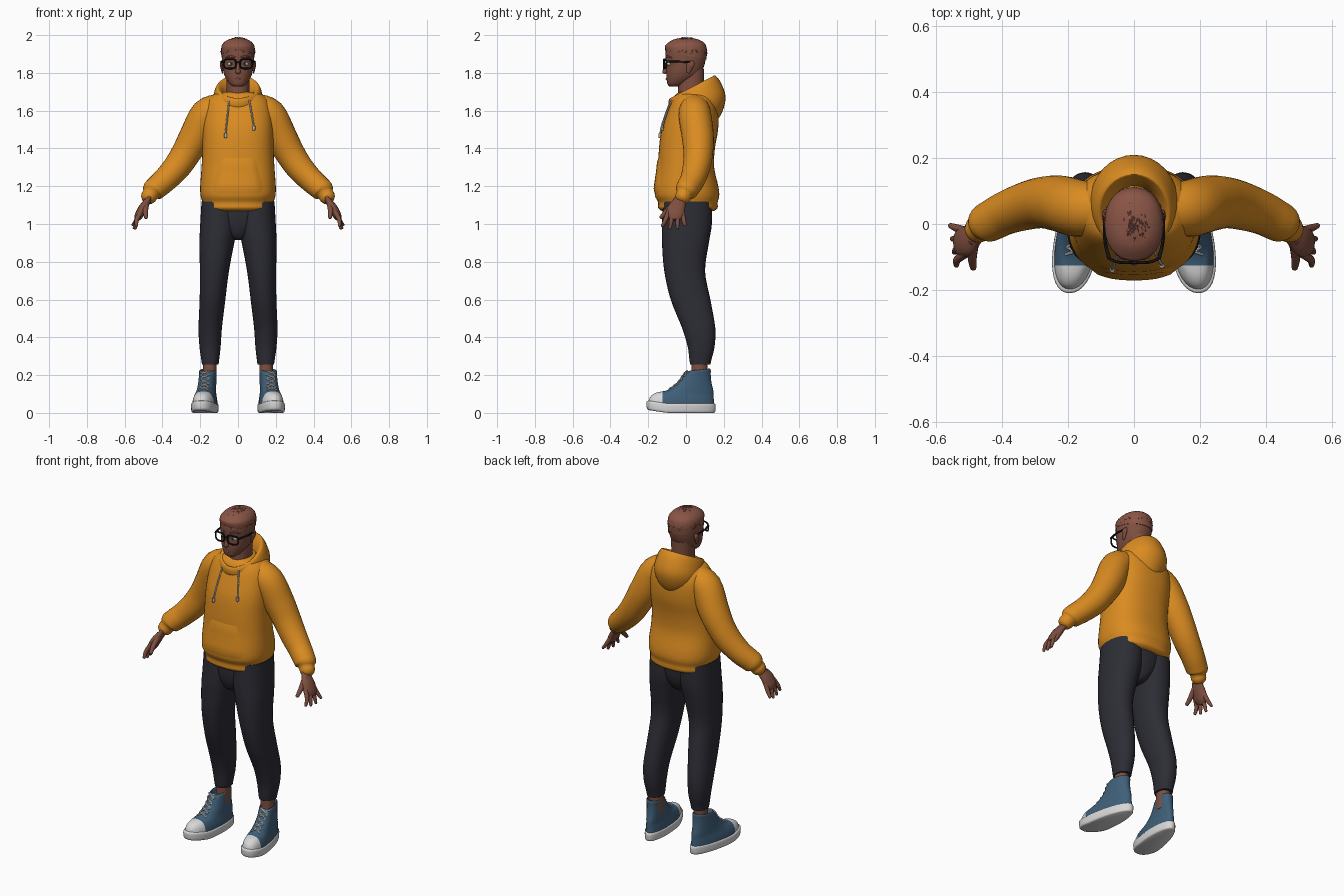
import bpy, bmesh, math, random
from mathutils import Vector, Matrix
from mathutils.bvhtree import BVHTree

cube = bpy.data.objects.get("Cube")
if cube:
    bpy.data.objects.remove(cube)


def material(name, *rgb):
    mat = bpy.data.materials.new(name)
    mat.use_nodes = True
    mat.diffuse_color = (*rgb, 1)
    mat.node_tree.nodes["Principled BSDF"].inputs["Base Color"].default_value = (*rgb, 1)
    return mat


orange = material("orange fleece", .70, .26, .015)
charcoal = material("charcoal cloth", .026, .026, .036)
skin = material("brown skin", .21, .078, .05)
hair = material("reddish brown hair", .25, .09, .06)
blue = material("blue canvas", .05, .115, .19)
white = material("white rubber", .68, .68, .68)
cord = material("pale grey cord", .5, .47, .43)
black = material("black frame", .008, .008, .01)
teal = material("teal iris", .06, .22, .24)


def finish(name, bm, mat, mirror=False):
    """Turn a bmesh into an object, mirrored across x if asked."""
    bmesh.ops.recalc_face_normals(bm, faces=bm.faces[:])
    mesh = bpy.data.meshes.new(name)
    bm.to_mesh(mesh)
    bm.free()
    mesh.materials.append(mat)
    obj = bpy.data.objects.new(name, mesh)
    bpy.context.collection.objects.link(obj)
    if mirror:
        obj.modifiers.new("Mirror", "MIRROR")
    return obj


def smooth_rows(rows, steps):
    """Catmull-Rom interpolation through rows of numbers."""
    out = []
    for i in range(len(rows) - 1):
        a, b, c, d = (rows[max(0, min(len(rows) - 1, i + k))] for k in (-1, 0, 1, 2))
        for s in range(steps):
            t = s / steps
            out.append([q + t * (r - p) / 2 + t * t * (2 * p - 5 * q + 4 * r - s4) / 2
                        + t ** 3 * (3 * q - p - 3 * r + s4) / 2
                        for p, q, r, s4 in zip(a, b, c, d)])
    return out + [list(rows[-1])]


def bridge(name, rings, mat, mirror):
    bm = bmesh.new()
    loops = [[bm.verts.new(p) for p in ring] for ring in rings]
    n = len(loops[0])
    for lo, hi in zip(loops, loops[1:]):
        for i in range(n):
            bm.faces.new((lo[i], lo[(i + 1) % n], hi[(i + 1) % n], hi[i]))
    bm.faces.new(loops[0])
    bm.faces.new(loops[-1])
    return finish(name, bm, mat, mirror)


def loft(name, rows, mat, mirror=False, power=2.2, steps=4, n=32):
    """Stack of flat rings: x, y, z, x radius, y radius, tilt."""
    def bend(v):
        return math.copysign(abs(v) ** (2 / power), v)
    rings = []
    for x, y, z, rx, ry, tilt in smooth_rows(rows, steps):
        angles = [math.tau * i / n for i in range(n)]
        rings.append([(x + rx * bend(math.cos(a)), y + ry * bend(math.sin(a)) * math.cos(tilt),
                       z + ry * bend(math.sin(a)) * math.sin(tilt)) for a in angles])
    return bridge(name, rings, mat, mirror)


def tube(name, rows, mat, mirror=False, ref=(0, 1, 0), flat=1, steps=4, n=12):
    """Round or flattened limb along a path: x, y, z, radius."""
    rows = smooth_rows(rows, steps)
    pts = [Vector(r[:3]) for r in rows]
    rings = []
    for i, c in enumerate(pts):
        t = (pts[min(i + 1, len(pts) - 1)] - pts[max(i - 1, 0)]).normalized()
        u = t.cross(Vector(ref)).normalized()
        v = u.cross(t)
        ends = [(0, 1)] + ([(.4, .85), (.7, .5)] if i == len(pts) - 1 else [])
        for push, size in ends:
            r = rows[i][3]
            rings.append([c + t * r * push + (u * flat * math.cos(a) + v * math.sin(a)) * r * size
                          for a in (math.tau * k / n for k in range(n))])
    return bridge(name, rings, mat, mirror)


def ball(name, center, radii, mat, mirror=False):
    bm = bmesh.new()
    size = Matrix.Diagonal((*radii, 1))
    bmesh.ops.create_uvsphere(bm, u_segments=20, v_segments=12, radius=1,
                              matrix=Matrix.Translation(center) @ size)
    return finish(name, bm, mat, mirror)


def surface(obj):
    mesh = obj.data
    return BVHTree.FromPolygons([v.co for v in mesh.vertices],
                                [p.vertices[:] for p in mesh.polygons])


# Sweatshirt body with hem band
body = loft("sweatshirt_body", [
    (0, .01, 1.07, .17, .14, 0), (0, .01, 1.085, .187, .157, 0), (0, .01, 1.115, .188, .158, 0),
    (0, .006, 1.15, .198, .17, 0), (0, .004, 1.2, .2, .167, 0), (0, 0, 1.3, .193, .149, 0),
    (0, .005, 1.4, .188, .148, 0), (0, .02, 1.5, .188, .15, 0), (0, .035, 1.59, .182, .135, 0),
    (0, .04, 1.65, .165, .115, 0), (0, .04, 1.685, .13, .095, 0), (0, .04, 1.7, .08, .07, 0)],
    orange, power=2.4, n=48)
front = surface(body)


def on_chest(x, z, lift):
    return front.ray_cast(Vector((x, -1, z)), Vector((0, 1, 0)))[0] - Vector((0, lift, 0))


# Front pocket, a low swelling over the belly
bm = bmesh.new()
cols, levels = 13, 8
grid = []
for j in range(levels):
    v = j / (levels - 1)
    grid.append([bm.verts.new(on_chest((i / (cols - 1) * 2 - 1) * (.14 - .05 * v), 1.16 + .19 * v,
                 .007 if 0 < i < cols - 1 and 0 < j < levels - 1 else 0)) for i in range(cols)])
for lo, hi in zip(grid, grid[1:]):
    for i in range(cols - 1):
        bm.faces.new((lo[i], lo[i + 1], hi[i + 1], hi[i]))
finish("front_pocket", bm, orange)

# Lowered hood: inner lining, rolled rim, hanging back
loft("hood", [
    (0, .03, 1.62, .06, .07, .1), (0, .03, 1.69, .078, .1, .4), (0, .033, 1.722, .098, .125, .47),
    (0, .035, 1.724, .112, .136, .46), (0, .045, 1.70, .125, .147, .36), (0, .06, 1.65, .135, .152, .2),
    (0, .065, 1.60, .125, .135, .1), (0, .07, 1.555, .09, .1, 0), (0, .08, 1.53, .05, .06, 0)],
    orange, power=2)

# Sleeves with gathered cuffs
tube("sleeve", [
    (.09, .045, 1.615, .075), (.165, .047, 1.58, .086), (.225, .062, 1.465, .085),
    (.275, .065, 1.375, .078), (.325, .055, 1.30, .073), (.385, .035, 1.235, .066),
    (.43, .012, 1.195, .062), (.452, 0, 1.175, .058), (.462, -.008, 1.16, .044),
    (.474, -.016, 1.142, .042)], orange, True, n=28)

# Drawstrings with end tips
for side, x, end in (("right", -.047, 1.48), ("left", .06, 1.52)):
    path = [(*on_chest(x * (1 + .1 * k), 1.655 + (end - 1.655) * k / 4, .008), .0045) for k in range(5)]
    tube(side + "_drawstring", path, cord, ref=(1, 0, 0), n=8)
    tip = on_chest(x * 1.4, end, .01)
    tube(side + "_cord_tip", [(*tip, .008), (tip.x, tip.y, end - .02, .008)], cord, ref=(1, 0, 0), n=8)

# Trousers
loft("trouser_leg", [
    (.095, .008, 1.12, .098, .13, 0), (.1, .005, 1.0, .1, .132, 0), (.112, -.003, .9, .092, .124, 0),
    (.125, -.007, .75, .077, .108, 0), (.135, .024, .6, .068, .105, 0), (.147, .067, .45, .062, .088, 0),
    (.148, .08, .35, .056, .071, 0), (.147, .076, .28, .047, .058, 0), (.147, .076, .257, .044, .054, 0)],
    charcoal, True)
loft("trouser_seat", [(0, .008, 1.11, .17, .13, 0), (0, .005, 1.0, .12, .122, 0),
                      (0, 0, .93, .05, .09, 0), (0, 0, .915, .02, .05, 0)], charcoal)
loft("ankle", [(.15, .07, .15, .036, .042, 0), (.148, .072, .3, .036, .042, 0)], skin, True)


# High-top shoes, modelled straight and then bent to the foot line
def bend_foot(obj):
    for v in obj.data.vertices:
        x, y, z = v.co
        v.co = (x * (.91 - .9 * y) + .168 - .13 * y, y, z + max(0, -y - .1) * .15)


sole = loft("shoe_sole", [(0, -.025, 0, .062, .172, 0), (0, -.026, .008, .07, .181, 0),
                          (0, -.026, .042, .071, .183, 0), (0, -.025, .05, .064, .174, 0)],
            white, True, n=40)
upper = loft("shoe_upper", [
    (0, -.025, .04, .066, .175, 0), (0, -.021, .072, .063, .168, 0), (0, -.006, .098, .057, .152, 0),
    (0, .022, .12, .054, .122, 0), (0, .046, .16, .052, .089, 0), (0, .058, .2, .051, .073, 0),
    (0, .065, .222, .052, .066, .1), (0, .065, .224, .044, .058, .1), (0, .065, .17, .036, .045, 0)],
    blue, True, n=40)
upper.data.materials.append(white)
bm = bmesh.new()
bm.from_mesh(upper.data)
bmesh.ops.bisect_plane(bm, geom=bm.verts[:] + bm.edges[:] + bm.faces[:],
                       plane_co=(0, -.125, 0), plane_no=(0, 1, 0))
for f in bm.faces:
    f.material_index = int(f.calc_center_median().y < -.125)
bm.to_mesh(upper.data)
bm.free()
bend_foot(sole)
bend_foot(upper)

# Crossed laces laid on the shoe front
tongue = surface(upper)
for i in range(5):
    for s in (-1, 1):
        path = []
        for k in range(5):
            u = k / 2 - 1
            y = -.095 + .02 * (i + k / 4)
            near, normal = tongue.find_nearest(Vector((.18 + s * u * .032, y, .22 + y)))[:2]
            path.append((*(near + normal * .002), .004))
        tube("shoe_lace", path, white, True, ref=(0, 1, 1), steps=2, n=6)

# Hands
tube("palm", [(.458, -.012, 1.18, .03), (.475, -.03, 1.13, .033), (.503, -.05, 1.085, .047),
              (.522, -.056, 1.05, .046)], skin, True, flat=.5, n=16)
for i, finger in enumerate(("index", "middle", "ring", "little")):
    root, tip = -.09 + .023 * i, -.125 + .04 * i
    low = (.99, .978, .978, .995)[i]
    tube(finger + "_finger", [(.51, root, 1.07, .013), (.535, (root + tip) / 2, 1.025, .012),
                              (.538 + .006 * i, tip, low, .008)], skin, True)
tube("thumb", [(.485, -.05, 1.12, .017), (.49, -.1, 1.07, .014), (.487, -.132, 1.035, .01)],
     skin, True, ref=(1, 0, 0))

# Head and neck
loft("neck", [(0, .03, 1.6, .066, .07, 0), (0, .026, 1.7, .06, .068, 0), (0, .03, 1.82, .062, .066, 0)], skin)
loft("head", [
    (0, -.062, 1.727, .022, .024, 0), (0, -.052, 1.74, .043, .046, 0), (0, -.027, 1.77, .064, .076, 0),
    (0, -.012, 1.8, .076, .092, 0), (0, -.003, 1.84, .083, .1, 0), (0, -.002, 1.88, .086, .107, 0),
    (0, 0, 1.92, .085, .107, 0), (0, 0, 1.95, .073, .09, 0), (0, 0, 1.972, .045, .06, 0)], skin)
tube("nose", [(0, -.096, 1.868, .008), (0, -.107, 1.835, .009), (0, -.112, 1.805, .014)],
     skin, ref=(1, 0, 0))
tube("ear", [(.083, .022, 1.862, .013), (.088, .024, 1.845, .021), (.083, .012, 1.805, .01)],
     skin, True, flat=.4)
tube("lips", [(-.024, -.091, 1.765, .003), (0, -.102, 1.767, .006), (.024, -.091, 1.765, .003)],
     hair, ref=(0, 0, 1))
ball("eye_white", (.036, -.083, 1.848), (.018, .016, .011), white, True)
ball("iris", (.036, -.093, 1.848), (.009, .008, .009), teal, True)
ball("pupil", (.036, -.098, 1.848), (.004, .0045, .004), black, True)
tube("eyebrow", [(.015, -.106, 1.882, .004), (.04, -.1, 1.888, .005), (.065, -.075, 1.88, .003)],
     hair, True, ref=(0, 0, 1))

# Glasses
rim = []
for k in range(17):
    c, s = math.cos(math.tau * k / 16), math.sin(math.tau * k / 16)
    rim.append((.043 + math.copysign(abs(c) ** .6, c) * .032, -.116 + .012 * max(0, c),
                1.848 + math.copysign(abs(s) ** .6, s) * .025, .0045))
tube("glasses_rim", rim, black, True, steps=2, n=8)
tube("glasses_bridge", [(-.012, -.117, 1.856, .004), (.012, -.117, 1.856, .004)], black, ref=(0, 0, 1), n=8)
tube("glasses_temple", [(.075, -.106, 1.86, .006), (.088, -.05, 1.86, .005), (.089, .02, 1.857, .005)],
     black, True, ref=(0, 0, 1), n=8)

# Short cropped hair: cap and pointed locks combed away from the crown
loft("hair_cap", [(0, 0, 1.893, .0885, .11, -.2), (0, 0, 1.93, .089, .112, -.1), (0, 0, 1.955, .08, .1, 0),
                  (0, 0, 1.975, .055, .07, 0), (0, 0, 1.985, .02, .03, 0)], hair)
random.seed(4)
bm = bmesh.new()
middle, crown = Vector((0, 0, 1.9)), Vector((0, .05, 1.985))
for _ in range(190):
    a, up = random.uniform(0, math.tau), random.uniform(.15, 1)
    flatr = math.sqrt(1 - up * up)
    n = Vector((flatr * math.cos(a), flatr * math.sin(a), up))
    p = middle + Vector((n.x * .088, n.y * .11, n.z * .084))
    d = p - crown + Vector((random.uniform(-.03, .03), -.05, 0))
    t = ((d - n * d.dot(n)).normalized() + n * random.uniform(.1, .35)).normalized()
    side = t.cross(n).normalized()
    frame = Matrix((side, side.cross(t) * .6, t)).transposed().to_4x4()
    frame.translation = p
    bmesh.ops.create_cone(bm, segments=4, radius1=random.uniform(.01, .014), radius2=0,
                          depth=.042, cap_ends=True, matrix=frame)
for v in bm.verts:
    v.co.z = min(v.co.z, 2)
finish("hair_locks", bm, hair)

# Smooth shading with sharp edges kept
bpy.ops.object.select_all(action="DESELECT")
for obj in bpy.context.collection.objects:
    if obj.type == "MESH":
        obj.select_set(True)
        bpy.context.view_layer.objects.active = obj
bpy.ops.object.shade_smooth_by_angle(angle=math.radians(45))
